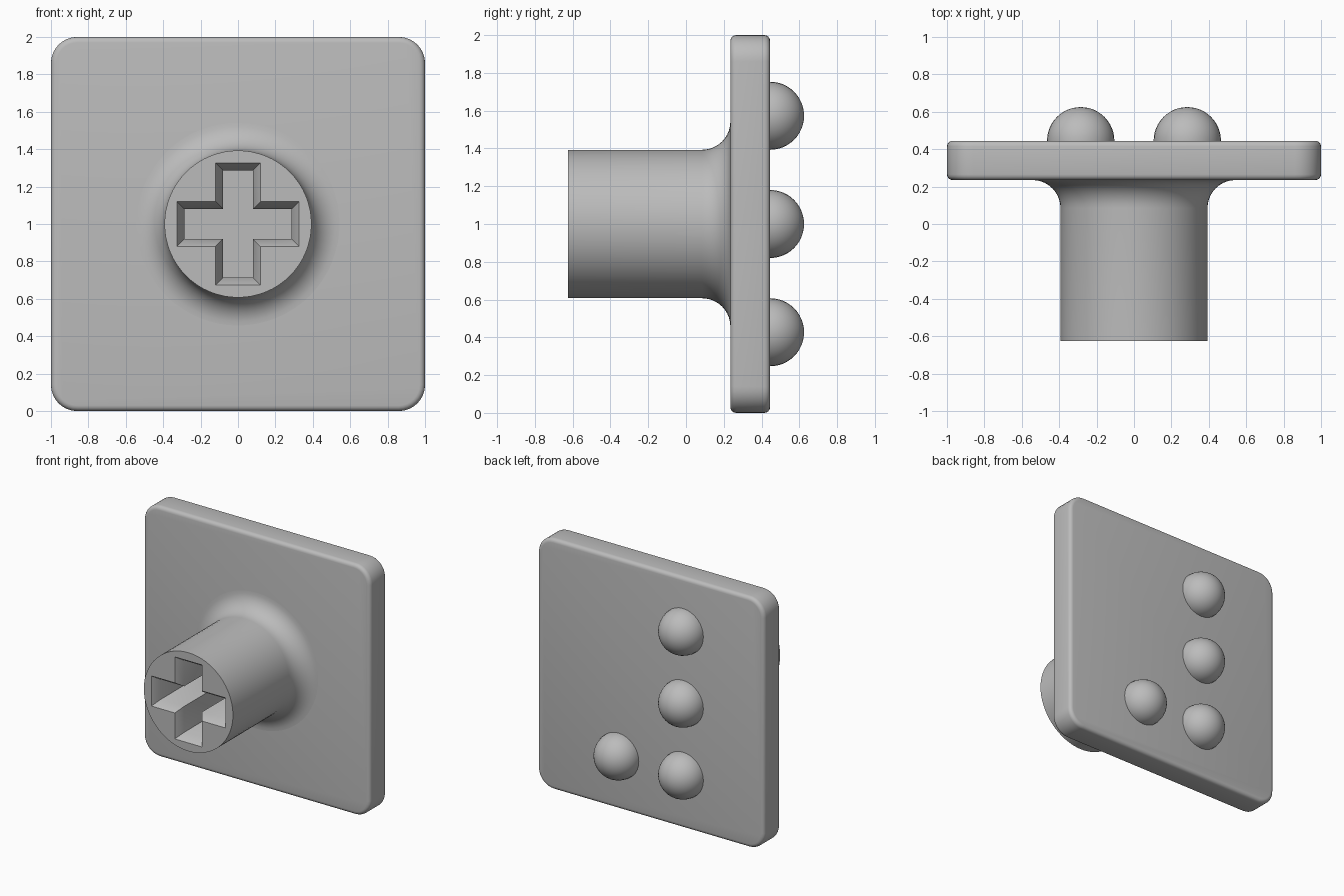
import bpy, bmesh
from math import pi, sin, cos, radians

if "Cube" in bpy.data.objects:
    bpy.data.objects.remove(bpy.data.objects["Cube"], do_unlink=True)

grey = bpy.data.materials.new("light_grey")
grey.use_nodes = True
grey.diffuse_color = (0.5, 0.5, 0.5, 1)
grey.node_tree.nodes["Principled BSDF"].inputs["Base Color"].default_value = grey.diffuse_color

FRONT, BACK, TIP = 0.235, 0.445, -0.625


def finish(name, bm):
    bmesh.ops.remove_doubles(bm, verts=bm.verts, dist=1e-5)
    bmesh.ops.recalc_face_normals(bm, faces=bm.faces)
    mesh = bpy.data.meshes.new(name)
    bm.to_mesh(mesh)
    bm.free()
    mesh.materials.append(grey)
    ob = bpy.data.objects.new(name, mesh)
    bpy.context.collection.objects.link(ob)
    return ob


def smooth(ob):
    bpy.ops.object.select_all(action='DESELECT')
    ob.select_set(True)
    bpy.context.view_layer.objects.active = ob
    bpy.ops.object.shade_smooth_by_angle(angle=radians(35))


def apply_modifiers(ob):
    bpy.ops.object.select_all(action='DESELECT')
    ob.select_set(True)
    bpy.context.view_layer.objects.active = ob
    for mod in list(ob.modifiers):
        bpy.ops.object.modifier_apply(modifier=mod.name)


def revolve(name, profile, x, z, steps):
    """Spin (radius, y) points about the y axis through (x, z)."""
    bm = bmesh.new()
    verts = [bm.verts.new((x + r, y, z)) for r, y in profile]
    edges = [bm.edges.new(pair) for pair in zip(verts, verts[1:])]
    bmesh.ops.spin(bm, geom=verts + edges, cent=(x, 0, z), axis=(0, 1, 0),
                   angle=2 * pi, steps=steps)
    return finish(name, bm)


# Square plate with rounded corners and softened rims
bm = bmesh.new()
bmesh.ops.create_cube(bm, size=1)
for v in bm.verts:
    v.co = (v.co.x * 2, FRONT if v.co.y < 0 else BACK, 1 + v.co.z * 2)
corners = [e for e in bm.edges if abs(e.verts[0].co.y - e.verts[1].co.y) > 0.1]
bmesh.ops.bevel(bm, geom=corners, offset=0.14, segments=8, profile=0.5, affect='EDGES')
plate = finish("plate", bm)
rim = plate.modifiers.new("rim", 'BEVEL')
rim.width, rim.segments, rim.limit_method = 0.03, 4, 'ANGLE'
apply_modifiers(plate)
smooth(plate)

# Round post flaring into the plate
radius, flare = 0.393, 0.15
arc = [(radius + flare * (1 - cos(a)), FRONT - flare * (1 - sin(a)))
       for a in (i * pi / 20 for i in range(11))]
profile = [(0, TIP), (radius, TIP)] + arc + [(radius + flare, FRONT + 0.02), (0, FRONT + 0.02)]
post = revolve("post", profile, 0, 1, 64)


# Cross-shaped socket with a chamfered mouth
def cross(reach, half):
    quarter = [(half, reach), (half, half), (reach, half)]
    points = []
    for _ in range(4):
        points += quarter
        quarter = [(z, -x) for x, z in quarter]
    return points


bm = bmesh.new()
sections = [(0.367, 0.16, TIP - 0.06), (0.287, 0.08, TIP + 0.06), (0.287, 0.08, 0.2)]
rings = [[bm.verts.new((x, y, 1 + z)) for x, z in cross(reach, half)]
         for reach, half, y in sections]
for a, b in zip(rings, rings[1:]):
    for i in range(len(a)):
        j = (i + 1) % len(a)
        bm.faces.new((a[i], a[j], b[j], b[i]))
bm.faces.new(rings[0])
bm.faces.new(rings[-1])
cutter = finish("socket_cutter", bm)
cutter.hide_render = True
cut = post.modifiers.new("socket", 'BOOLEAN')
cut.operation, cut.solver, cut.object = 'DIFFERENCE', 'EXACT', cutter
apply_modifiers(post)
bpy.data.objects.remove(cutter, do_unlink=True)
smooth(post)

# Domes on the back: a column of three and one beside the lowest
size, side, step = 0.18, 0.285, 0.573
dome_profile = [(0, BACK - 0.01), (size, BACK - 0.01)]
dome_profile += [(size * cos(i * pi / 24), BACK + size * sin(i * pi / 24)) for i in range(13)]
places = {"upper_dome": (-side, 1 + step), "middle_dome": (-side, 1),
          "lower_dome": (-side, 1 - step), "side_dome": (side, 1 - step)}
for name, (x, z) in places.items():
    smooth(revolve(name, dome_profile, x, z, 32))
